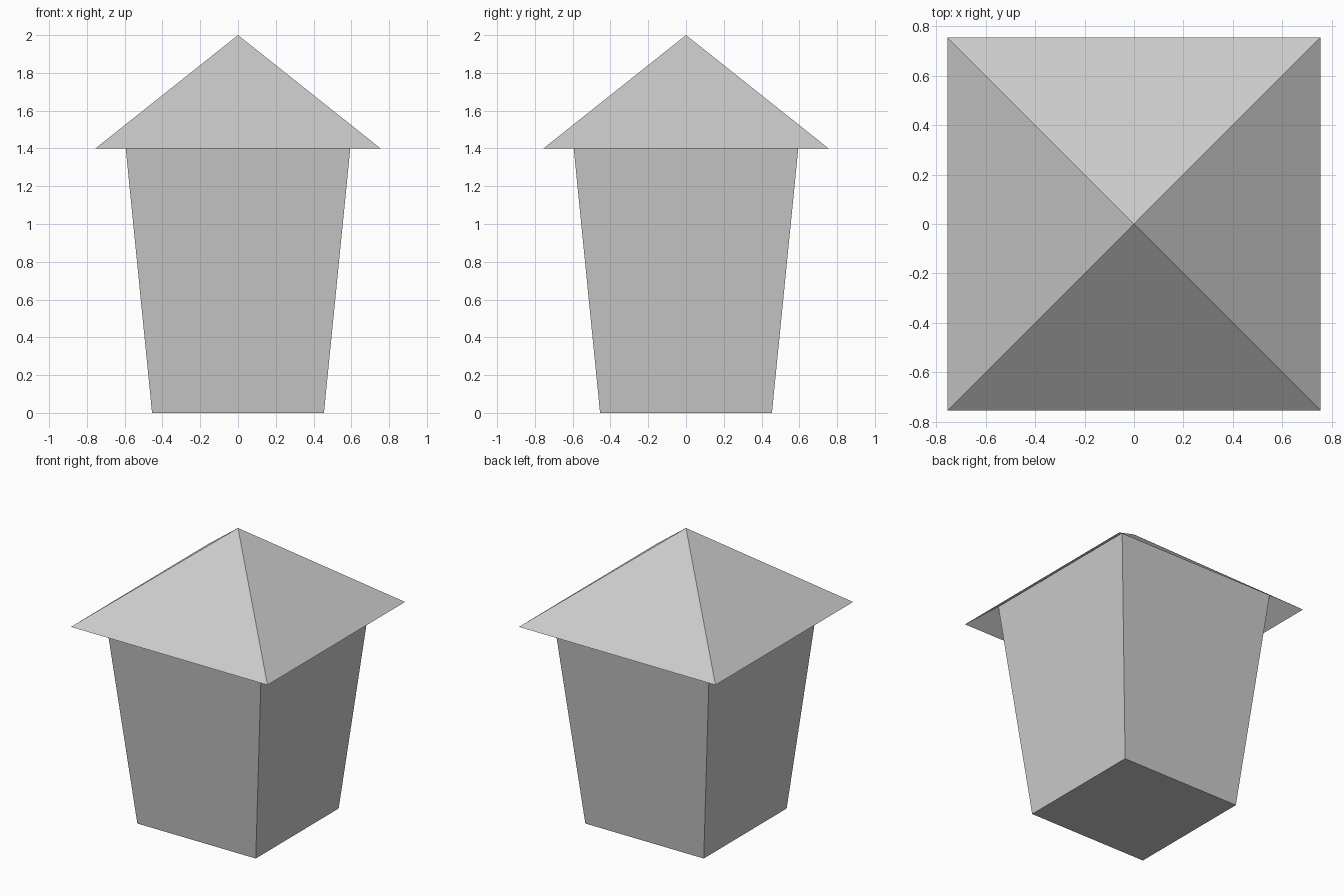
import bpy, bmesh
from math import radians, sqrt
from mathutils import Matrix

if "Cube" in bpy.data.objects:
    bpy.data.objects.remove(bpy.data.objects["Cube"])


def square_taper(name, z0, z1, half0, half1, cap_bottom=False):
    """Four-sided tapered shell from z0 to z1, open at the top."""
    bm = bmesh.new()
    place = Matrix.Translation((0, 0, (z0 + z1) / 2)) @ Matrix.Rotation(radians(45), 4, 'Z')
    bmesh.ops.create_cone(bm, cap_ends=False, segments=4,
                          radius1=half0 * sqrt(2), radius2=half1 * sqrt(2),
                          depth=z1 - z0, matrix=place)
    bmesh.ops.remove_doubles(bm, verts=bm.verts, dist=1e-4)
    if cap_bottom:
        rim = [e for e in bm.edges if all(abs(v.co.z - z0) < 1e-4 for v in e.verts)]
        bmesh.ops.contextual_create(bm, geom=rim)
        bmesh.ops.recalc_face_normals(bm, faces=bm.faces)
    mesh = bpy.data.meshes.new(name)
    bm.to_mesh(mesh)
    bm.free()
    obj = bpy.data.objects.new(name, mesh)
    bpy.context.collection.objects.link(obj)
    return obj


# Body flares upward and meets the inside of the roof above the eaves
square_taper("body", 0, 1.517, 0.455, 0.606, cap_bottom=True)

# Roof is an open pyramid shell, overhanging the body
square_taper("roof", 1.4, 2.0, 0.755, 0.0)
